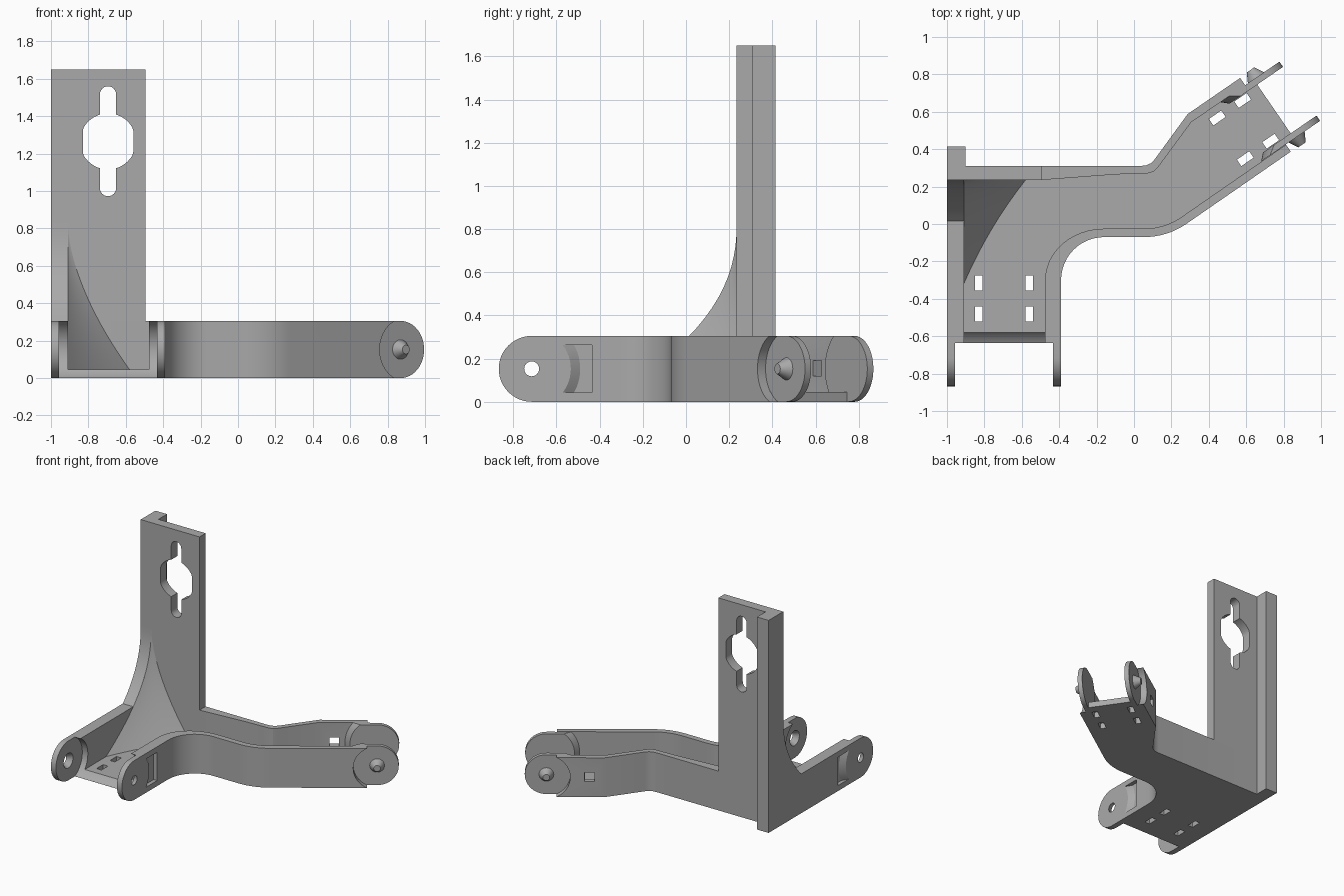
import bpy, bmesh
from math import sin, cos, asin, radians, degrees

if "Cube" in bpy.data.objects:
    bpy.data.objects.remove(bpy.data.objects["Cube"])

grey = bpy.data.materials.new("plain grey")
grey.use_nodes = True
COLOUR = (0.4, 0.4, 0.4, 1)
grey.diffuse_color = COLOUR
grey.node_tree.nodes["Principled BSDF"].inputs["Base Color"].default_value = COLOUR

# Main dimensions
FLOOR, WALL, TOP = 0.045, 0.305, 1.65
MID = WALL / 2
ANGLE = radians(34.5)
PIVOT_Y, PIVOT_U = -0.715, 0.98
INNER, OUTER = 0.192, 0.239          # half widths of the angled arm


def arm(u, h):
    """Plan point on the angled arm: u along it, h across from its centre line."""
    v = 0.083 + h
    return (u * cos(ANGLE) - v * sin(ANGLE), u * sin(ANGLE) + v * cos(ANGLE))


# Maps from profile (a, b) at level h to space
def along_x(a, b, h): return (h, a, b)
def along_y(a, b, h): return (a, h, b)
def along_z(a, b, h): return (a, b, h)
def across_arm(a, b, h): return (*arm(a, h), b)


def arc(cx, cy, rx, start, end, n=12, ry=None):
    angles = [radians(start + (end - start) * i / n) for i in range(n + 1)]
    return [(cx + rx * cos(t), cy + (ry or rx) * sin(t)) for t in angles]


def circle(cx, cy, r, n=32):
    return arc(cx, cy, r, 0, 360, n)[:-1]


def rect(x0, y0, x1, y1):
    return [(x0, y0), (x1, y0), (x1, y1), (x0, y1)]


def loft(name, rings):
    """Closed solid through a list of rings with equal point counts."""
    bm = bmesh.new()
    loops = [[bm.verts.new(p) for p in ring] for ring in rings]
    n = len(loops[0])
    for low, high in zip(loops, loops[1:]):
        for i in range(n):
            j = (i + 1) % n
            bm.faces.new((low[i], low[j], high[j], high[i]))
    bm.faces.new(loops[0][::-1])
    bm.faces.new(loops[-1])
    bmesh.ops.recalc_face_normals(bm, faces=bm.faces)
    mesh = bpy.data.meshes.new(name)
    bm.to_mesh(mesh)
    bm.free()
    mesh.materials.append(grey)
    obj = bpy.data.objects.new(name, mesh)
    bpy.context.collection.objects.link(obj)
    return obj


def taper(name, axis, low, lo, high, hi):
    return loft(name, [[axis(a, b, lo) for a, b in low], [axis(a, b, hi) for a, b in high]])


def prism(name, axis, pts, lo, hi):
    return taper(name, axis, pts, lo, pts, hi)


def cut(obj, cutters):
    bpy.context.view_layer.objects.active = obj
    for cutter in cutters:
        cutter.hide_render = True
        mod = obj.modifiers.new("cut", "BOOLEAN")
        mod.operation, mod.solver, mod.object = "DIFFERENCE", "EXACT", cutter
        bpy.ops.object.modifier_apply(modifier=mod.name)
        bpy.data.objects.remove(cutter)


parts = []

# Channel body: solid plan outline
outline = [(-1, -0.635), (-0.39, -0.635)]
outline += arc(-0.16, -0.3, 0.23, 180, 90)
outline += arc(0.053, 0.33, 0.4, -90, -55.5, 8)
outline += [arm(0.91, -OUTER), arm(0.91, -0.17), arm(0.965, -0.17),
            arm(0.965, 0.17), arm(0.91, 0.17), arm(0.91, OUTER), arm(0.57, OUTER)]
outline += [(0.11, 0.345), (0.09, 0.325), (0.065, 0.313), (0.03, 0.31),
            (-0.9, 0.31), (-0.9, 0.415), (-1, 0.415)]
body = prism("channel_body", along_z, outline, 0, WALL)
parts.append(body)

# Channel hollow, open at both ends
hollow = [(-0.91, -1), (-0.475, -1)]
hollow += arc(-0.16, -0.3, 0.315, 180, 90, ry=0.275)
hollow += arc(0.053, 0.33, 0.355, -90, -55.5, 8)
hollow += [arm(1.3, -INNER), arm(1.3, INNER), arm(0.56, INNER)]
hollow += [(0.13, 0.305), (0.105, 0.28), (0.075, 0.271), (0.03, 0.27),
           (-0.1, 0.265), (-0.5, 0.235), (-0.91, 0.235)]
cutters = [prism("hollow", along_z, hollow, FLOOR, 1)]

# Round clearances at both joints
cutters.append(prism("clearance", along_x, circle(PIVOT_Y, MID, 0.172, 64), -0.957, -0.433))
for s in (-1, 1):
    ring = circle(PIVOT_U, MID, 0.168, 64)
    cutters.append(prism("clearance", across_arm, ring, s * INNER, s * 0.3))

# Floor slots in both arms
for s in (-1, 1):
    x = -0.695 + s * 0.135
    for y in (-0.48, -0.315):
        cutters.append(prism("slot", along_z, rect(x - 0.021, y - 0.04, x + 0.021, y + 0.04), -0.1, 0.1))
    for u in (0.688, 0.853):
        corners = rect(u - 0.04, s * 0.132 - 0.021, u + 0.04, s * 0.132 + 0.021)
        cutters.append(prism("slot", along_z, [arm(*c) for c in corners], -0.1, 0.1))

# Window in the rear wall of the angled arm
cutters.append(prism("window", across_arm, rect(0.64, 0.12, 0.71, 0.19), 0.1, 0.3))


# Curved latch pockets on the outside of the straight arm
def pocket(r):
    a = degrees(asin(0.11 / r))
    return arc(PIVOT_Y, MID, r, -a, a) + [(-0.435, MID + 0.11), (-0.435, MID - 0.11)]


for s in (-1, 1):
    cutters.append(taper("pocket", along_x, pocket(0.18), -0.695 + s * 0.306,
                         pocket(0.225), -0.695 + s * 0.275))
cut(body, cutters)

# Straight arm lugs with tapered pivot holes
for side, s in (("right", -1), ("left", 1)):
    shape = arc(PIVOT_Y, MID, MID, 90, 270, 24) + [(-0.635, 0), (-0.635, WALL)]
    lug = prism(side + "_lug", along_x, shape, -0.695 + s * 0.305, -0.695 + s * 0.262)
    hole = taper("hole", along_x, circle(PIVOT_Y, MID, 0.034), -0.695 + s * 0.306,
                 circle(PIVOT_Y, MID, 0.058), -0.695 + s * 0.261)
    cut(lug, [hole])
    parts.append(lug)


# Angled arm tabs with a sloped round root, and tapered pins
def tab_shape(r):
    a = degrees(asin(MID / r))
    return arc(PIVOT_U, MID, MID, -90, 90, 24) + arc(PIVOT_U, MID, r, 180 - a, 180 + a, 16)


for side, s in (("front", -1), ("rear", 1)):
    parts.append(taper(side + "_tab", across_arm, tab_shape(0.195), s * 0.158,
                       tab_shape(0.23), s * INNER))
    parts.append(taper(side + "_pin", across_arm, circle(PIVOT_U, MID, 0.056), s * 0.185,
                       circle(PIVOT_U, MID, 0.024), s * 0.243))

# Upright mounting plate with its side flange
plan = [(-1, 0.235), (-0.495, 0.235), (-0.495, 0.31), (-0.9, 0.31), (-0.9, 0.415), (-1, 0.415)]
plate = prism("upright_plate", along_z, plan, WALL, TOP)
KX, KZ = -0.695, 1.265
opening = [(min(max(x, KX - 0.135), KX + 0.135), z) for x, z in circle(KX, KZ, 0.15, 48)]
slot = arc(KX, 1.517, 0.043, 0, 180) + arc(KX, 1.015, 0.043, 180, 360)
cut(plate, [prism("keyhole", along_y, opening, 0.1, 0.35), prism("key_slot", along_y, slot, 0.1, 0.36)])
parts.append(plate)

# Curved corner brace between floor, side wall and plate
APEX, STEPS = 0.83, 16


def reach(z, size, power):
    return size * ((APEX - z) / (APEX - FLOOR)) ** power


rings = []
for i in range(STEPS + 1):
    z = FLOOR + (APEX - 0.01 - FLOOR) * i / STEPS
    dx, dy = reach(z, 0.33, 1.7), reach(z, 0.555, 2.3)
    ring = [(-0.91, 0.235, z)]
    for k in range(9):
        t = k / 8
        wx = 2 * t * (1 - t) * 0.4 + t * t
        wy = (1 - t) ** 2 + 2 * t * (1 - t) * 0.45
        ring.append((-0.91 + dx * wx, 0.235 - dy * wy, z))
    rings.append(ring)
parts.append(loft("corner_brace", rings))

# Curved rise of the side wall up to the plate
heights = [WALL + (APEX - WALL) * i / STEPS for i in range(STEPS + 1)]
rise = [(0.235, WALL)] + [(0.235 - reach(z, 0.555, 2.3), z) for z in heights]
parts.append(prism("wall_rise", along_x, rise, -1, -0.91))

# Smooth the curves, keep the edges crisp
bpy.ops.object.select_all(action="DESELECT")
for part in parts:
    part.select_set(True)
bpy.context.view_layer.objects.active = body
bpy.ops.object.shade_smooth_by_angle(angle=radians(25))
